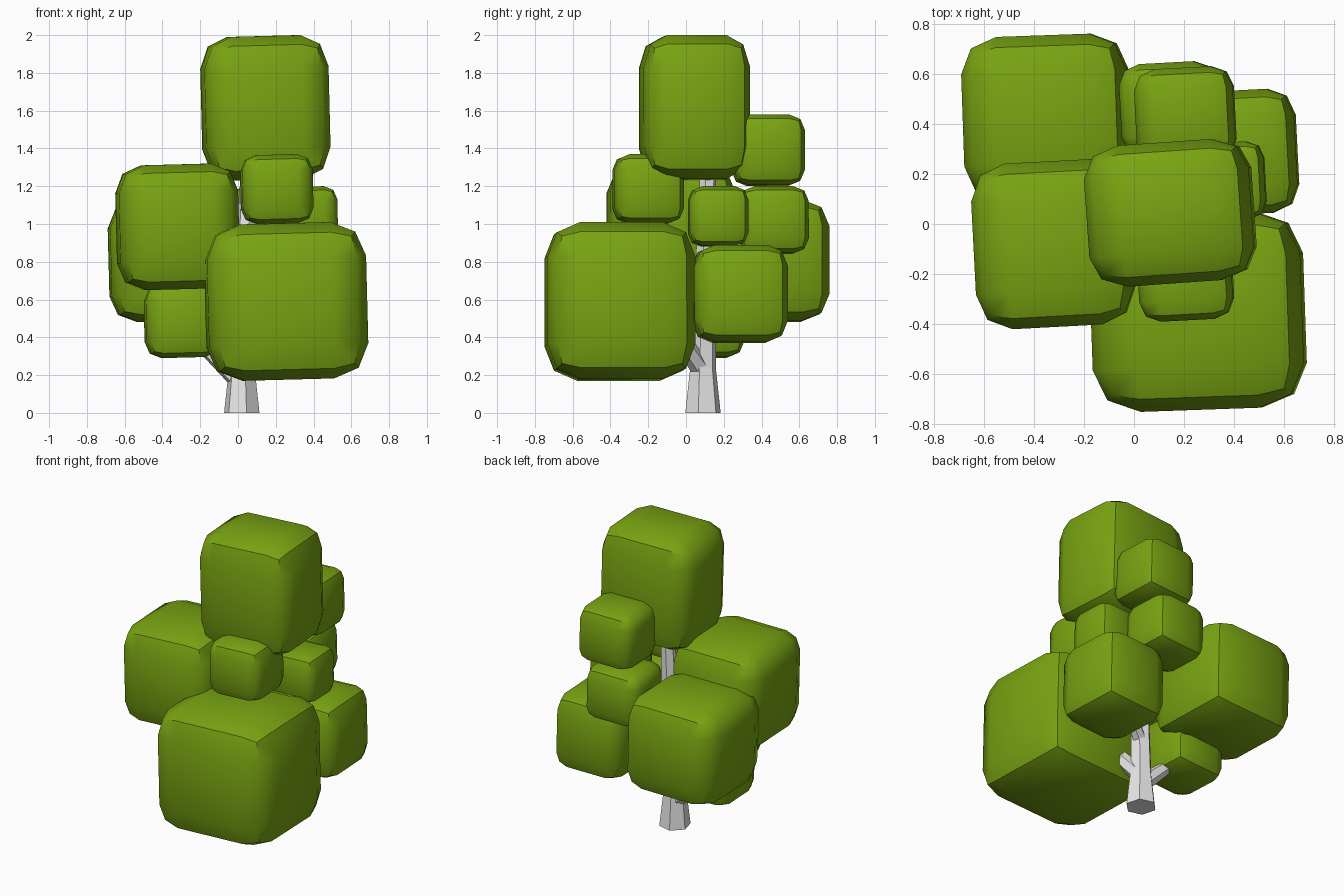
import bpy
import bmesh
from math import radians
from mathutils import Vector, Matrix

cube = bpy.data.objects.get("Cube")
if cube:
    bpy.data.objects.remove(cube, do_unlink=True)


def make_material(name, color):
    mat = bpy.data.materials.new(name)
    mat.use_nodes = True
    mat.diffuse_color = color
    mat.node_tree.nodes["Principled BSDF"].inputs["Base Color"].default_value = color
    return mat


leaf_green = make_material("leaf green", (0.19, 0.37, 0.006, 1))
bark_grey = make_material("bark grey", (0.8, 0.8, 0.8, 1))


def add_object(name, bm, mat):
    mesh = bpy.data.meshes.new(name)
    bm.normal_update()
    bm.to_mesh(mesh)
    bm.free()
    mesh.materials.append(mat)
    obj = bpy.data.objects.new(name, mesh)
    bpy.context.collection.objects.link(obj)


def is_crease(edge):
    """Rounded upright corners blend, the other ridges stay crisp."""
    if edge.calc_face_angle(0) < radians(30):
        return False
    a, b = (v.co for v in edge.verts)
    mid = (a + b) / 2
    if abs((a - b).z) > 0.3:
        return mid.x > 0 and mid.y > 0
    return mid.z < 0 or mid.x > -0.4


def leaf_block(name, xs, ys, zs, turn=3, lean=-1.5):
    """Rounded, slightly turned block that fills the given ranges."""
    bm = bmesh.new()
    bmesh.ops.create_cube(bm, size=1)
    bmesh.ops.bevel(bm, geom=bm.edges[:], offset=0.22, segments=2,
                    profile=0.5, affect='EDGES')
    bm.normal_update()
    for f in bm.faces:
        f.smooth = True
    for e in bm.edges:
        e.smooth = not is_crease(e)
    ranges = (xs, ys, zs)
    size = Vector([hi - lo for lo, hi in ranges])
    turned = Matrix.Rotation(radians(turn), 4, 'Z') @ Matrix.Rotation(radians(lean), 4, 'Y')
    bm.transform(turned @ Matrix.Diagonal(size).to_4x4())
    # Keep the turned block inside its ranges
    for axis, (lo, hi) in enumerate(ranges):
        vals = [v.co[axis] for v in bm.verts]
        low, span = min(vals), max(vals) - min(vals)
        for v in bm.verts:
            v.co[axis] = lo + (v.co[axis] - low) / span * (hi - lo)
    add_object(name, bm, leaf_green)


def limb(name, start, end, r1, r2):
    """Tapered six-sided piece of wood between two points."""
    start, end = Vector(start), Vector(end)
    axis = end - start
    bm = bmesh.new()
    bmesh.ops.create_cone(bm, cap_ends=True, segments=6, radius1=r1,
                          radius2=r2, depth=axis.length)
    spin = Matrix.Rotation(radians(15), 4, 'Z')
    aim = Vector((0, 0, 1)).rotation_difference(axis).to_matrix().to_4x4()
    bm.transform(Matrix.Translation((start + end) / 2) @ aim @ spin)
    add_object(name, bm, bark_grey)


# Foliage
leaf_block("foliage_front_large", (-0.18, 0.69), (-0.75, 0.05), (0.17, 1.01), turn=2)
leaf_block("foliage_top", (-0.20, 0.49), (-0.25, 0.34), (1.23, 2.0), turn=4)
leaf_block("foliage_right_upper", (-0.65, 0.01), (-0.42, 0.26), (0.65, 1.32))
leaf_block("foliage_right_back", (-0.69, -0.01), (0.09, 0.76), (0.48, 1.13), turn=2)
leaf_block("foliage_right_low", (-0.50, -0.09), (-0.10, 0.31), (0.29, 0.69))
leaf_block("foliage_front_small", (0.01, 0.40), (-0.39, -0.01), (1.0, 1.37))
leaf_block("foliage_left_small", (0.20, 0.53), (0.01, 0.33), (0.88, 1.20))
leaf_block("foliage_left_low", (0.15, 0.66), (0.03, 0.54), (0.37, 0.89))
leaf_block("foliage_back_upper", (0.0, 0.41), (0.24, 0.63), (1.20, 1.58))
leaf_block("foliage_back_middle", (-0.06, 0.34), (0.27, 0.65), (0.84, 1.20))

# Trunk and branches
limb("trunk_base", (0.02, 0.09, 0), (0.02, 0.09, 0.24), 0.097, 0.07)
limb("trunk_upper", (0.02, 0.09, 0.24), (0.06, 0.12, 1.4), 0.07, 0.04)
limb("branch_front", (0.02, 0.09, 0.22), (0.24, -0.14, 0.55), 0.055, 0.04)
limb("branch_right", (0.01, 0.09, 0.17), (-0.25, 0.12, 0.42), 0.055, 0.035)
limb("branch_left", (0.03, 0.1, 0.45), (0.35, 0.26, 0.7), 0.045, 0.03)
limb("branch_back", (0.04, 0.11, 0.7), (0.15, 0.42, 1.02), 0.045, 0.03)
